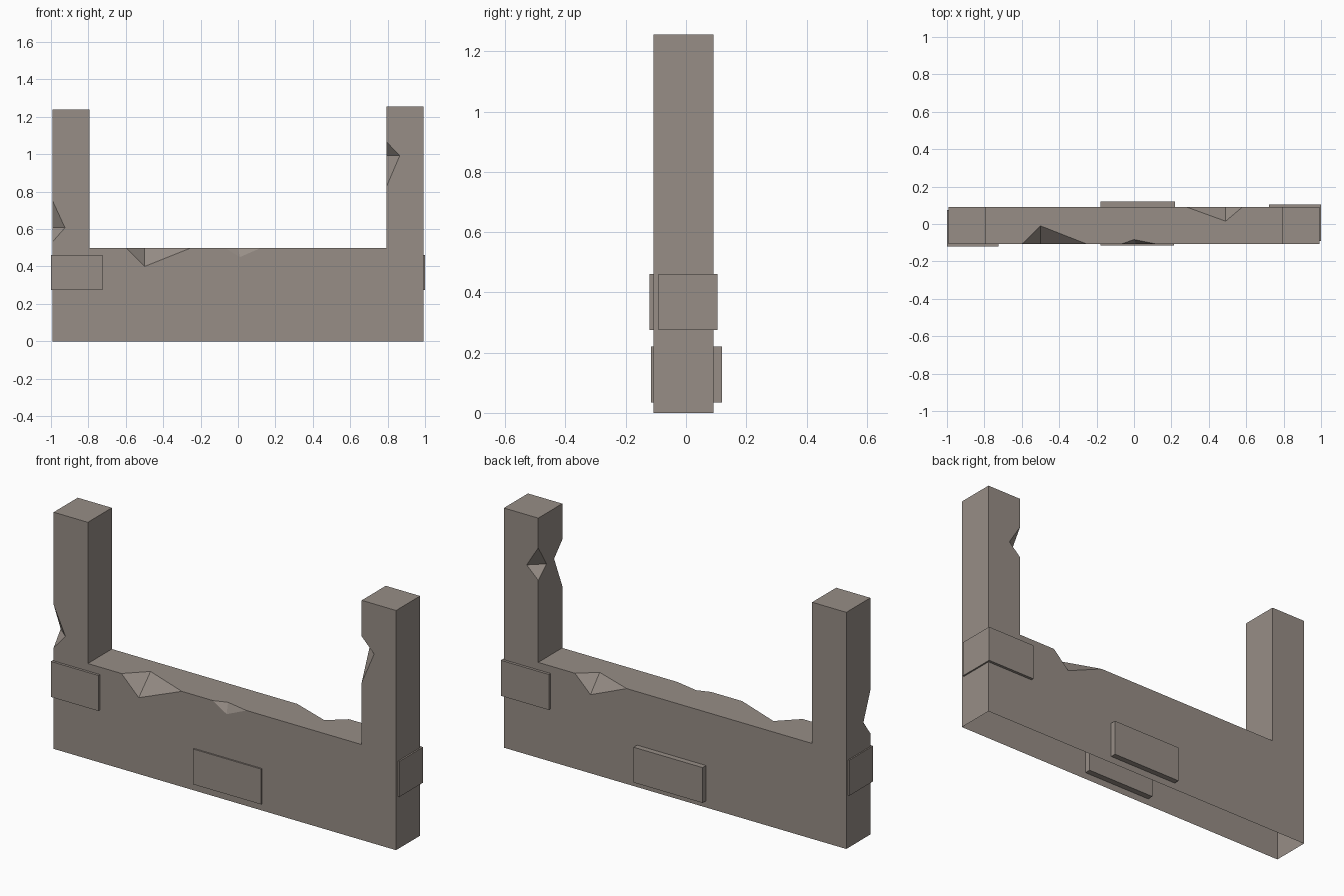
import bpy, bmesh
from mathutils import Vector

if "Cube" in bpy.data.objects:
    bpy.data.objects.remove(bpy.data.objects["Cube"])

stone = bpy.data.materials.new("weathered_stone")
stone.diffuse_color = (0.31, 0.27, 0.24, 1)
stone.use_nodes = True
stone.node_tree.nodes["Principled BSDF"].inputs["Base Color"].default_value = stone.diffuse_color

X0, X1 = -0.993, 0.992      # wall ends
F, B = -0.108, 0.091        # front and back planes
TOP = 0.5                   # height of the low wall


def make_object(name, bm):
    bmesh.ops.recalc_face_normals(bm, faces=bm.faces)
    me = bpy.data.meshes.new(name)
    bm.to_mesh(me)
    bm.free()
    me.materials.append(stone)
    ob = bpy.data.objects.new(name, me)
    bpy.context.collection.objects.link(ob)
    return ob


def block(name, lo, hi):
    bm = bmesh.new()
    bmesh.ops.create_cube(bm, size=1)
    for v in bm.verts:
        v.co = [(l + h) / 2 + c * (h - l) for l, h, c in zip(lo, hi, v.co)]
    return make_object(name, bm)


# U-shaped wall: low wall with a tall post at each end
outline = [(X0, 0), (X1, 0), (X1, 1.256), (0.793, 1.256), (0.793, TOP),
           (-0.795, TOP), (-0.795, 1.24), (X0, 1.24)]
bm = bmesh.new()
face = bm.faces.new([bm.verts.new((x, F, z)) for x, z in outline])
ext = bmesh.ops.extrude_face_region(bm, geom=[face])
bmesh.ops.translate(bm, vec=(0, B - F, 0),
                    verts=[g for g in ext["geom"] if isinstance(g, bmesh.types.BMVert)])
wall = make_object("wall", bm)

# Chips broken out of the edges: two points on the edge, then one on each adjoining face
chips = [
    [(-0.6, F, TOP), (-0.25, F, TOP), (-0.5, -0.01, TOP), (-0.5, F, 0.4)],
    [(-0.07, F, TOP), (0.125, F, TOP), (0.0, -0.083, TOP), (0.01, F, 0.45)],
    [(0.28, B, TOP), (0.58, B, TOP), (0.49, 0.015, TOP), (0.49, B, 0.412)],
    [(X0, F, 0.755), (X0, F, 0.53), (-0.925, F, 0.607), (X0, -0.05, 0.607)],
    [(0.793, F, 1.067), (0.793, F, 0.825), (0.865, F, 0.993), (0.793, -0.04, 0.993)],
    [(0.793, B, 1.1), (0.793, B, 0.93), (0.86, B, 0.993), (0.793, 0.022, 0.99)],
]
bm = bmesh.new()
for chip in chips:
    pts = [Vector(p) for p in chip]
    mid = (pts[2] + pts[3]) / 2     # growing about the ridge keeps the cut planes
    vs = [bm.verts.new(mid + (p - mid) * 1.4) for p in pts]
    for i, j, k in ((0, 1, 2), (0, 1, 3), (0, 2, 3), (1, 2, 3)):
        bm.faces.new((vs[i], vs[j], vs[k]))
cutter = make_object("chip_cutter", bm)
cutter.hide_render = True

mod = wall.modifiers.new("chips", 'BOOLEAN')
mod.object = cutter
mod.operation = 'DIFFERENCE'
mod.solver = 'EXACT'
bpy.context.view_layer.objects.active = wall
bpy.ops.object.modifier_apply(modifier=mod.name)
bpy.data.objects.remove(cutter)

# The wall is open underneath
bm = bmesh.new()
bm.from_mesh(wall.data)
under = [f for f in bm.faces if all(abs(v.co.z) < 1e-4 for v in f.verts)]
bmesh.ops.delete(bm, geom=under, context='FACES')
bm.to_mesh(wall.data)
bm.free()

# Raised stone blocks
block("front_block", (-0.18, -0.116, 0.035), (0.215, -0.077, 0.22))
block("back_block", (-0.18, 0.081, 0.035), (0.22, 0.12, 0.22))
block("left_corner_block", (-1.0, -0.121, 0.275), (-0.725, 0.075, 0.461))
block("right_corner_block", (0.722, -0.092, 0.275), (1.0, 0.105, 0.461))
